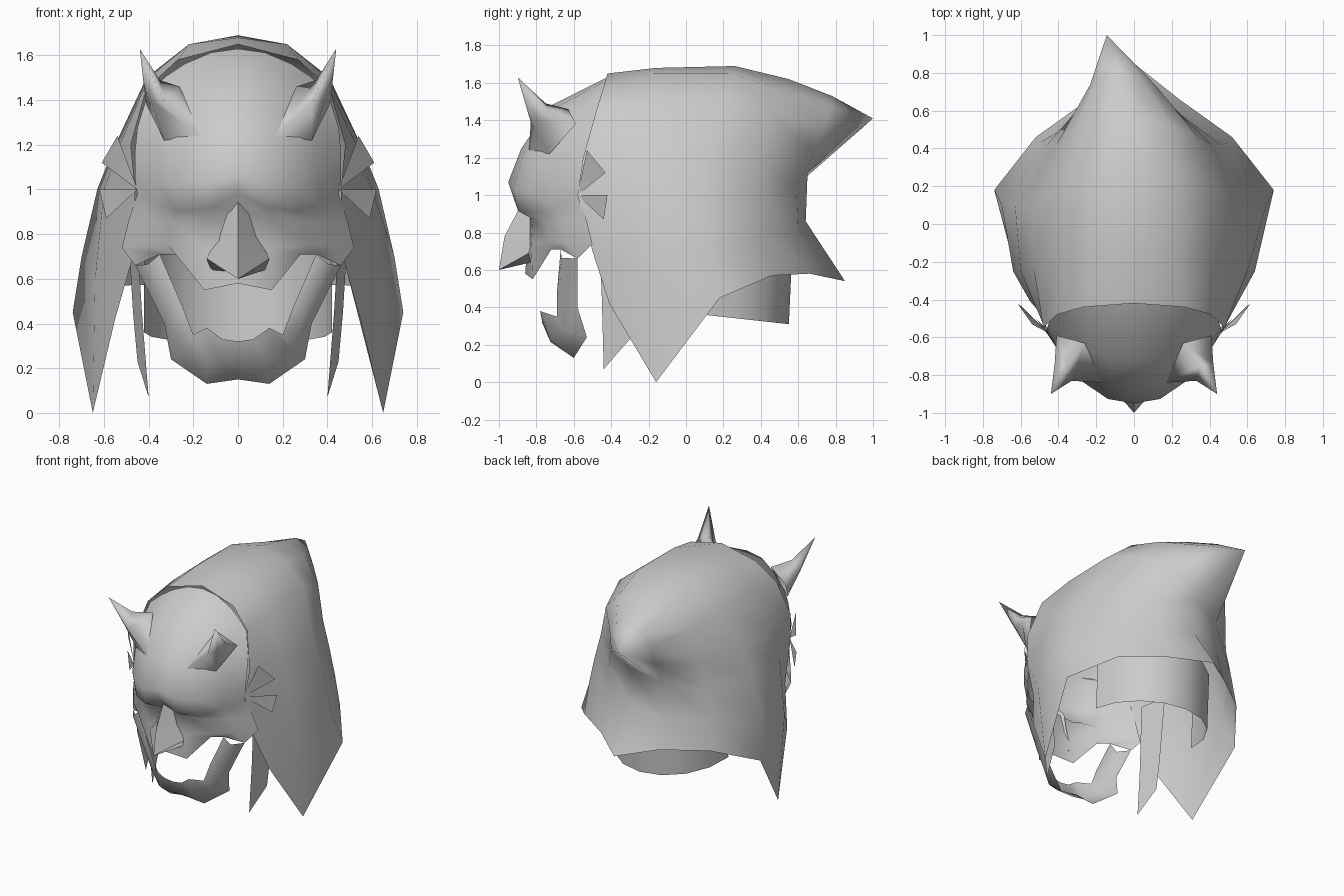
import bpy
import bmesh
import math
from mathutils import Vector

default_cube = bpy.data.objects.get("Cube")
if default_cube:
    bpy.data.objects.remove(default_cube, do_unlink=True)

# single clay colour shared by all parts
clay = bpy.data.materials.new("clay_grey")
clay.use_nodes = True
clay.diffuse_color = (0.6, 0.6, 0.6, 1)
clay.node_tree.nodes["Principled BSDF"].inputs["Base Color"].default_value = clay.diffuse_color


def finish(name, bm, smooth_angle=75):
    """Weld a bmesh, turn it into an object and shade it."""
    bmesh.ops.remove_doubles(bm, verts=bm.verts, dist=0.0005)
    mesh = bpy.data.meshes.new(name)
    bm.to_mesh(mesh)
    bm.free()
    mesh.materials.append(clay)
    obj = bpy.data.objects.new(name, mesh)
    bpy.context.collection.objects.link(obj)
    bpy.ops.object.select_all(action="DESELECT")
    obj.select_set(True)
    bpy.context.view_layer.objects.active = obj
    bpy.ops.object.shade_smooth_by_angle(angle=math.radians(smooth_angle))
    return obj


def add_sheet(bm, rows, side):
    """Loft a sheet through rows of points on one side of the model."""
    grid = [[bm.verts.new((x * side, y, z)) for x, y, z in row] for row in rows]
    for upper, lower in zip(grid, grid[1:]):
        for j in range(len(upper) - 1):
            face = [upper[j], lower[j], lower[j + 1], upper[j + 1]]
            bm.faces.new(face if side > 0 else face[::-1])


def mirrored_sheet(name, rows, bend=None):
    """Loft the same rows on both sides, with an optional bend of every point."""
    bm = bmesh.new()
    for side in (1, -1):
        add_sheet(bm, rows, side)
    if bend:
        for vert in bm.verts:
            bend(vert.co)
    return finish(name, bm)


def face_row(front_y, front_z, side_x, side_y, side_z, sag=0):
    """Curve from the centre of the face to its edge, sagging halfway."""
    row = []
    for u in (0, 0.3, 0.6, 0.8, 1):
        y = front_y + (side_y - front_y) * u ** 2.3
        z = front_z + (side_z - front_z) * u ** 2 - sag * math.sin(math.pi * u)
        row.append((side_x * u, y, z))
    return row


# upper mask: hairline, forehead, brow, eye and cheek curves above the lip
upper_lip = [(0, -.86, .58), (.15, -.82, .55), (.28, -.72, .71), (.35, -.67, .71), (.46, -.58, .66)]
mirrored_sheet("face_mask", [
    face_row(-.42, 1.63, .4, -.47, 1.44),
    face_row(-.72, 1.48, .45, -.52, 1.28),
    face_row(-.88, 1.25, .46, -.55, 1.18),
    face_row(-.95, 1.07, .46, -.57, 1.04, sag=.04),
    face_row(-.92, .98, .45, -.57, .98, sag=.08),
    face_row(-.84, .9, .49, -.53, .86, sag=.03),
    face_row(-.85, .71, .52, -.5, .74, sag=-.03),
    upper_lip,
])

# lower jaw: mouth edge and underside edge with a chin ridge pushed out between
mouth_edge = [(0, -.77, .32), (.07, -.77, .33), (.14, -.78, .38),
              (.2, -.69, .35), (.25, -.69, .48), upper_lip[-2]]
under_edge = [(0, -.6, .15), (.07, -.6, .14), (.14, -.6, .13),
              (.3, -.53, .24), (.33, -.58, .4), upper_lip[-1]]
chin_push = Vector((0, -.04, -.02))
chin_ridge = [Vector(a).lerp(Vector(b), 0.5) + chin_push for a, b in zip(mouth_edge, under_edge)]
mirrored_sheet("lower_jaw", [mouth_edge, chin_ridge, under_edge])

# hooked nose: bridge line beside wing line
mirrored_sheet("nose", [
    [(0, -.87, .97), (.06, -.81, .9)],
    [(0, -.97, .78), (.09, -.82, .79)],
    [(0, -1, .6), (.14, -.84, .69)],
    [(0, -.9, .63), (.12, -.83, .64)],
])


# hair shell: profiles from the crown down, front edge round to the back seam
def sweep_tip(co):
    """Lean the swept-back top lock to one side."""
    if co.z > 1.13 and co.y > 0.55:
        co.x -= 0.32 * (co.y - 0.55)


tip = (0, 1, 1.41)
hair_profiles = [
    [(0, -.42, 1.65), (.27, -.44, 1.58), (.41, -.48, 1.45), (.48, -.55, 1.2),
     (.46, -.58, 1), (.47, -.5, .7), (.55, -.41, .42)],
    [(0, -.16, 1.68), (.22, -.17, 1.65), (.4, -.2, 1.5), (.53, -.24, 1.2),
     (.6, -.25, 1), (.64, -.25, .6), (.65, -.16, 0)],
    [(0, .26, 1.69), (.22, .24, 1.65), (.41, .2, 1.5), (.55, .1, 1.2),
     (.63, .1, 1), (.7, .1, .7), (.74, .18, .45)],
    [(0, .55, 1.62), (.2, .52, 1.56), (.34, .46, 1.42), (.41, .42, 1.18),
     (.46, .42, 1), (.5, .43, .8), (.52, .46, .57)],
    [(0, .78, 1.53), (.11, .77, 1.48), (.17, .74, 1.38), (.18, .69, 1.23),
     (.23, .59, 1.05), (.23, .6, .8), (.24, .66, .58)],
    [tip, tip, tip, tip, (0, .65, 1.12), (0, .64, .86), (0, .85, .54)],
]
mirrored_sheet("hair_shell", list(zip(*hair_profiles)), sweep_tip)

# neck band: quarter arc hanging inside the back of the hair
band_bottom = []
for step in range(5):
    angle = math.pi / 8 * step
    swing = math.sin(angle)
    band_bottom.append((.42 * math.cos(angle), .1 + .45 * swing, .36 - .05 * swing))
band_top = [(x, y + 0.02, 0.74) for x, y, z in band_bottom]
mirrored_sheet("neck_band", [band_top, band_bottom])

for label, side in (("left", 1), ("right", -1)):
    # pointed lock beside the jaw
    bm = bmesh.new()
    add_sheet(bm, [
        [(.46, -.47, .95), (.5, -.27, .95)],
        [(.43, -.45, .45), (.47, -.29, .45)],
        [(.4, -.44, .07), (.45, -.3, .23)],
    ], side)
    finish(label + "_side_lock", bm)

    # two fanned triangular ear tufts sharing one root
    bm = bmesh.new()
    root = (.45, -.58, 1)
    upper_tuft = [(.54, -.53, 1.24), (.61, -.43, 1.12)]
    lower_tuft = [(.62, -.42, 1), (.59, -.44, .87)]
    for front, back in (upper_tuft, lower_tuft):
        corners = [bm.verts.new((x * side, y, z)) for x, y, z in (root, back, front)]
        bm.faces.new(corners if side > 0 else corners[::-1])
    finish(label + "_ear_tufts", bm)

    # horn growing out of the forehead: broad base, narrow neck, sharp point
    bm = bmesh.new()
    base = [(.17, -.84, 1.24), (.33, -.73, 1.22), (.41, -.59, 1.38), (.26, -.63, 1.46)]
    neck = [(.33, -.83, 1.39), (.39, -.79, 1.4), (.42, -.74, 1.45), (.35, -.75, 1.49)]
    point = [(.44, -.9, 1.63)] * 5
    add_sheet(bm, [point, neck + neck[:1], base + base[:1]], side)
    finish(label + "_horn", bm, smooth_angle=120)
